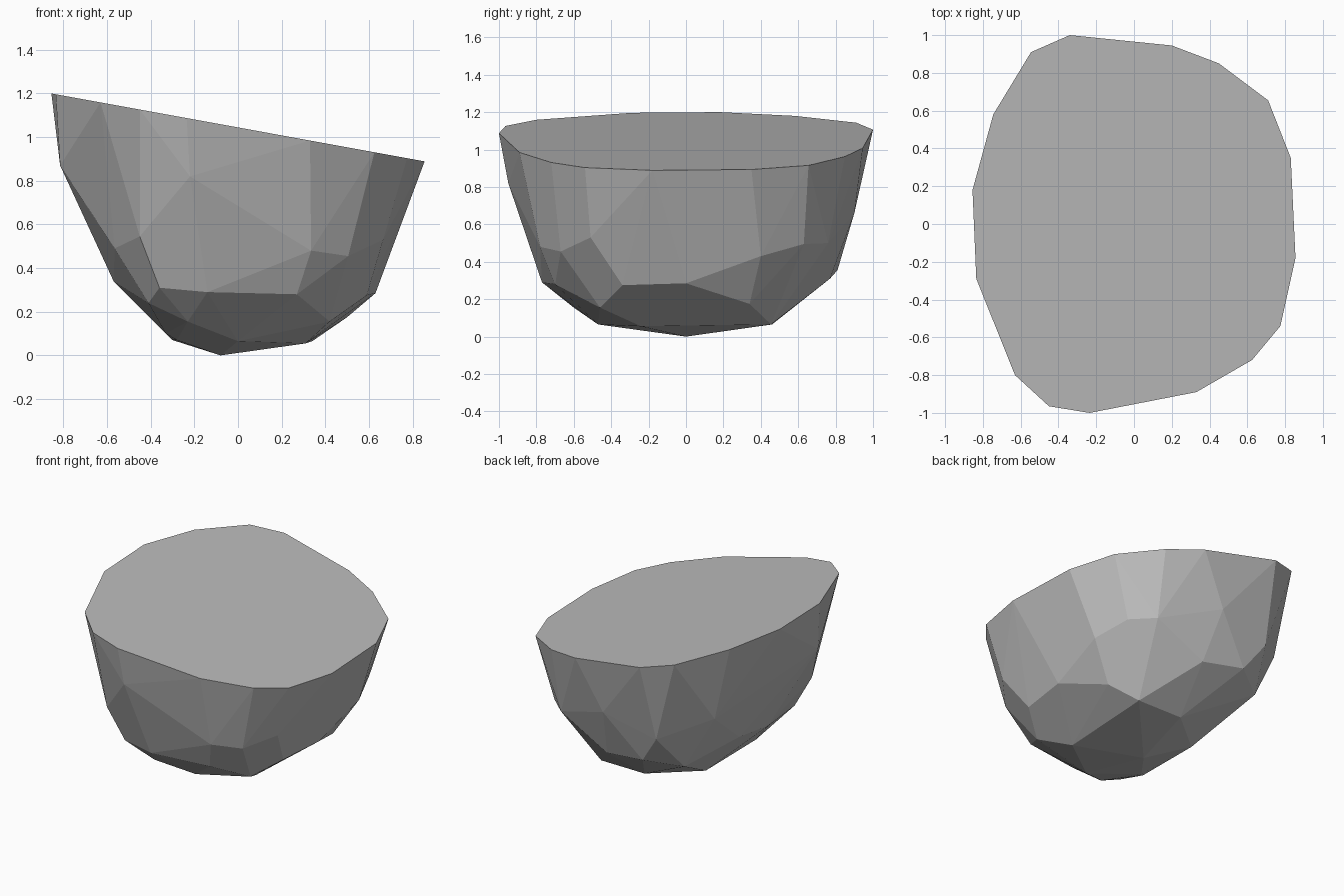
import bpy, bmesh

# Rim outline (x, y); its height follows the slanted cut
RIM = [(-.34, 1), (.2, .945), (.45, .85), (.71, .655), (.83, .35), (.855, -.18),
       (.775, -.54), (.625, -.72), (.33, -.89), (-.235, -1), (-.45, -.965), (-.63, -.8),
       (-.835, -.29), (-.855, .18), (-.745, .58), (-.545, .91)]

# Facet corners of the rounded underside, in bands from bottom to top
BASE = [(-.08, 0, 0), (.31, -.24, .055), (.3, .16, .058), (.34, .455, .065), (0, .46, .065),
        (-.3, .21, .07), (-.28, -.26, .07), (0, -.47, .065), (-.33, -.305, .1)]
LOWER = [(.42, -.46, .155), (-.23, -.6, .155), (-.41, -.62, .24), (-.36, -.74, .31),
         (-.14, -.77, .29), (.27, -.7, .28), (.59, -.34, .275), (.63, 0, .285),
         (.5, .34, .175), (.41, .51, .195), (.075, .77, .31), (-.23, .81, .355),
         (-.45, .66, .31), (-.57, -.1, .34), (-.59, .25, .4)]
UPPER = [(-.22, -.95, .82), (-.45, -.81, .545), (-.565, -.59, .49), (.335, -.78, .48),
         (.505, -.67, .455), (.665, -.51, .53), (.66, .4, .43), (.58, .63, .495),
         (.44, .76, .5), (.015, .9, .66), (-.37, .86, .555), (-.65, .61, .68),
         (-.815, -.3, .87)]


def cut_height(x):
    return 1.0445 - 0.182 * x


# Wrap all corners in one faceted shell
bm = bmesh.new()
for p in [(x, y, cut_height(x)) for x, y in RIM] + BASE + LOWER + UPPER:
    bm.verts.new(p)
bmesh.ops.convex_hull(bm, input=bm.verts)
bmesh.ops.delete(bm, geom=[v for v in bm.verts if not v.link_faces], context='VERTS')

# Merge the coplanar triangles of the flat cut top
bmesh.ops.dissolve_limit(bm, angle_limit=0.015, verts=bm.verts, edges=bm.edges)
bmesh.ops.recalc_face_normals(bm, faces=bm.faces)

mesh = bpy.data.meshes.new("half_rock")
bm.to_mesh(mesh)
bm.free()
rock = bpy.data.objects.new("half_rock", mesh)
bpy.context.collection.objects.link(rock)

# Plain grey stone
stone = bpy.data.materials.new("stone grey")
stone.diffuse_color = (0.5, 0.5, 0.5, 1)
mesh.materials.append(stone)
